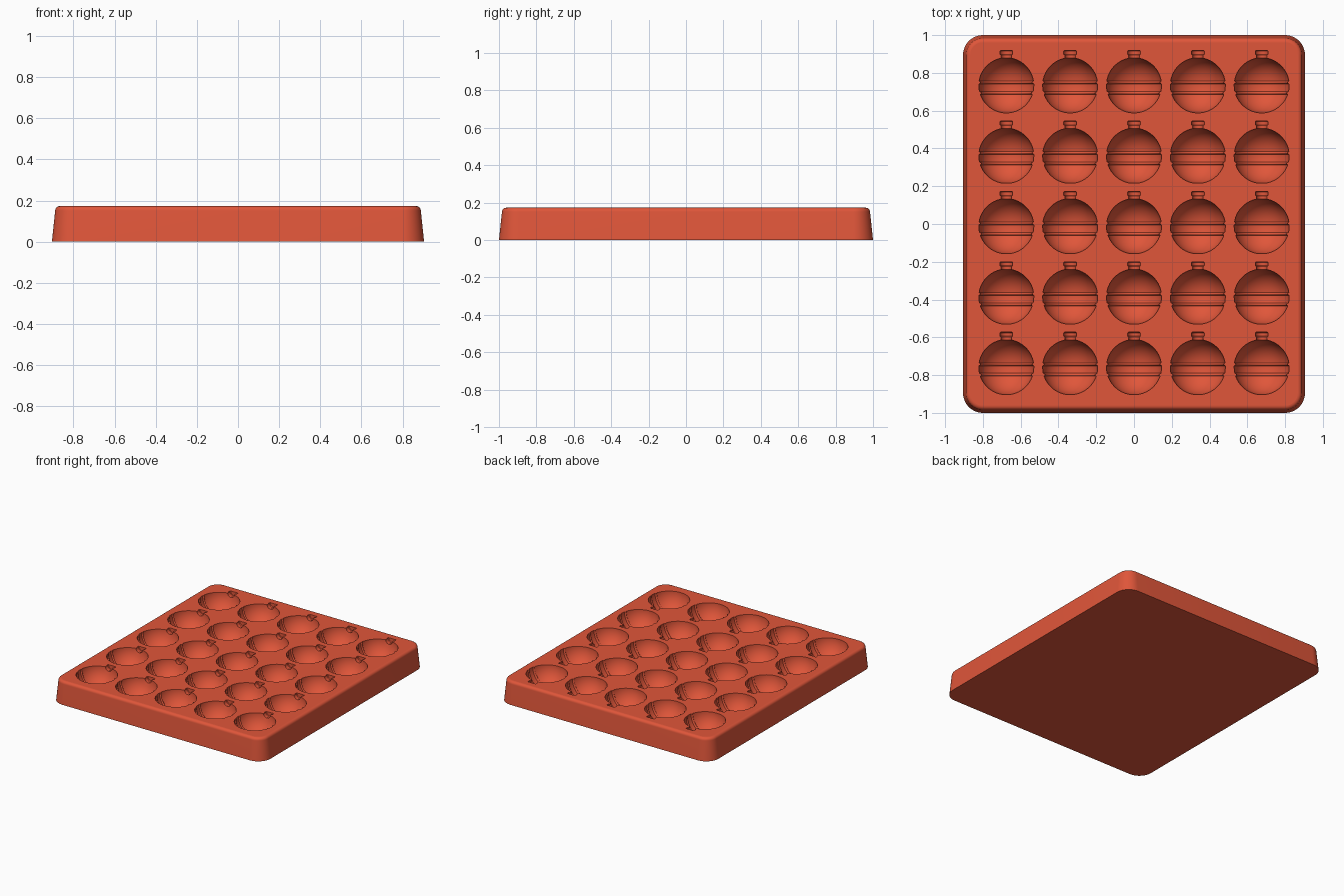
import bpy, bmesh, math

cube = bpy.data.objects.get("Cube")
if cube:
    bpy.data.objects.remove(cube, do_unlink=True)

TOP = 0.173
RADIUS = 0.146

red = bpy.data.materials.new("terracotta red")
red.use_nodes = True
colour = (0.745, 0.093, 0.042, 1)
red.diffuse_color = colour
red.node_tree.nodes["Principled BSDF"].inputs["Base Color"].default_value = colour


def make_object(name, bm):
    bmesh.ops.recalc_face_normals(bm, faces=bm.faces)
    mesh = bpy.data.meshes.new(name)
    bm.to_mesh(mesh)
    bm.free()
    mesh.materials.append(red)
    obj = bpy.data.objects.new(name, mesh)
    bpy.context.collection.objects.link(obj)
    return obj


def bridge(bm, a, b):
    for i in range(len(a)):
        j = (i + 1) % len(a)
        bm.faces.new((a[i], a[j], b[j], b[i]))


def rounded_loop(bm, inset, z, steps=12):
    """Rounded rectangle, shrunk evenly by the inset."""
    hx, hy, r = 0.905 - inset, 1.0 - inset, 0.105 - inset
    loop = []
    for corner, (sx, sy) in enumerate(((1, 1), (-1, 1), (-1, -1), (1, -1))):
        for k in range(steps + 1):
            a = math.pi / 2 * (corner + k / steps)
            loop.append(bm.verts.new((sx * (hx - r) + r * math.cos(a),
                                      sy * (hy - r) + r * math.sin(a), z)))
    return loop


# Tapered tray block with a rounded top edge
bm = bmesh.new()
fillet = 0.022
loops = [rounded_loop(bm, 0, 0)]
for k in range(7):
    a = math.pi / 2 * k / 6
    loops.append(rounded_loop(bm, 0.016 + fillet * (1 - math.cos(a)),
                              TOP - fillet + fillet * math.sin(a)))
for a, b in zip(loops, loops[1:]):
    bridge(bm, a, b)
bm.faces.new(loops[0])
bm.faces.new(loops[-1])
tray = make_object("mould_tray", bm)


# Bauble outline along its axis: ball with two thin bands, then neck and cap
def ball_radius(t):
    r = math.sqrt(RADIUS ** 2 - t ** 2)
    for band in (0.015, -0.04):
        r -= 0.008 * max(0, 1 - ((t - band) / 0.008) ** 2)
    return r


samples = [RADIUS * math.sin(math.radians(d)) for d in range(-84, 78, 7)]
samples = [t for t in samples if abs(t - 0.015) > 0.009 and abs(t + 0.04) > 0.009]
for band in (0.015, -0.04):
    samples += [band + 0.002 * k for k in range(-4, 5)]
profile = [(t, ball_radius(t)) for t in sorted(samples) if t < 0.14]
profile += [(0.144, 0.028), (0.161, 0.028), (0.164, 0.034),
            (0.181, 0.034), (0.185, 0.030)]

# Twenty-five lathe-turned baubles laid on their sides, used to cut the cavities
bm = bmesh.new()
SIDES = 44
for row in range(5):
    for col in range(5):
        cx, cy = 0.338 * (col - 2), 0.373 * (2 - row) - 0.012
        rings = []
        for t, r in profile:
            ring = []
            for k in range(SIDES):
                a = 2 * math.pi * (k + 0.4) / SIDES
                ring.append(bm.verts.new((cx + r * math.cos(a), cy + t,
                                          TOP + r * math.sin(a))))
            rings.append(ring)
        for a, b in zip(rings, rings[1:]):
            bridge(bm, a, b)
        bm.faces.new(rings[0])
        bm.faces.new(rings[-1])
cutter = make_object("bauble_cutter", bm)
cutter.hide_render = True

# Cut the cavities
cut = tray.modifiers.new("cavities", 'BOOLEAN')
cut.operation = 'DIFFERENCE'
cut.solver = 'MANIFOLD'
cut.object = cutter
bpy.ops.object.select_all(action='DESELECT')
tray.select_set(True)
bpy.context.view_layer.objects.active = tray
bpy.ops.object.modifier_apply(modifier=cut.name)
bpy.data.objects.remove(cutter, do_unlink=True)

# Smooth cavities and corners, flat top and underside
bpy.ops.object.shade_smooth_by_angle(angle=math.radians(35))
for face in tray.data.polygons:
    if abs(face.normal.z) > 0.999 and (face.center.z > TOP - 0.001 or face.center.z < 0.001):
        face.use_smooth = False
